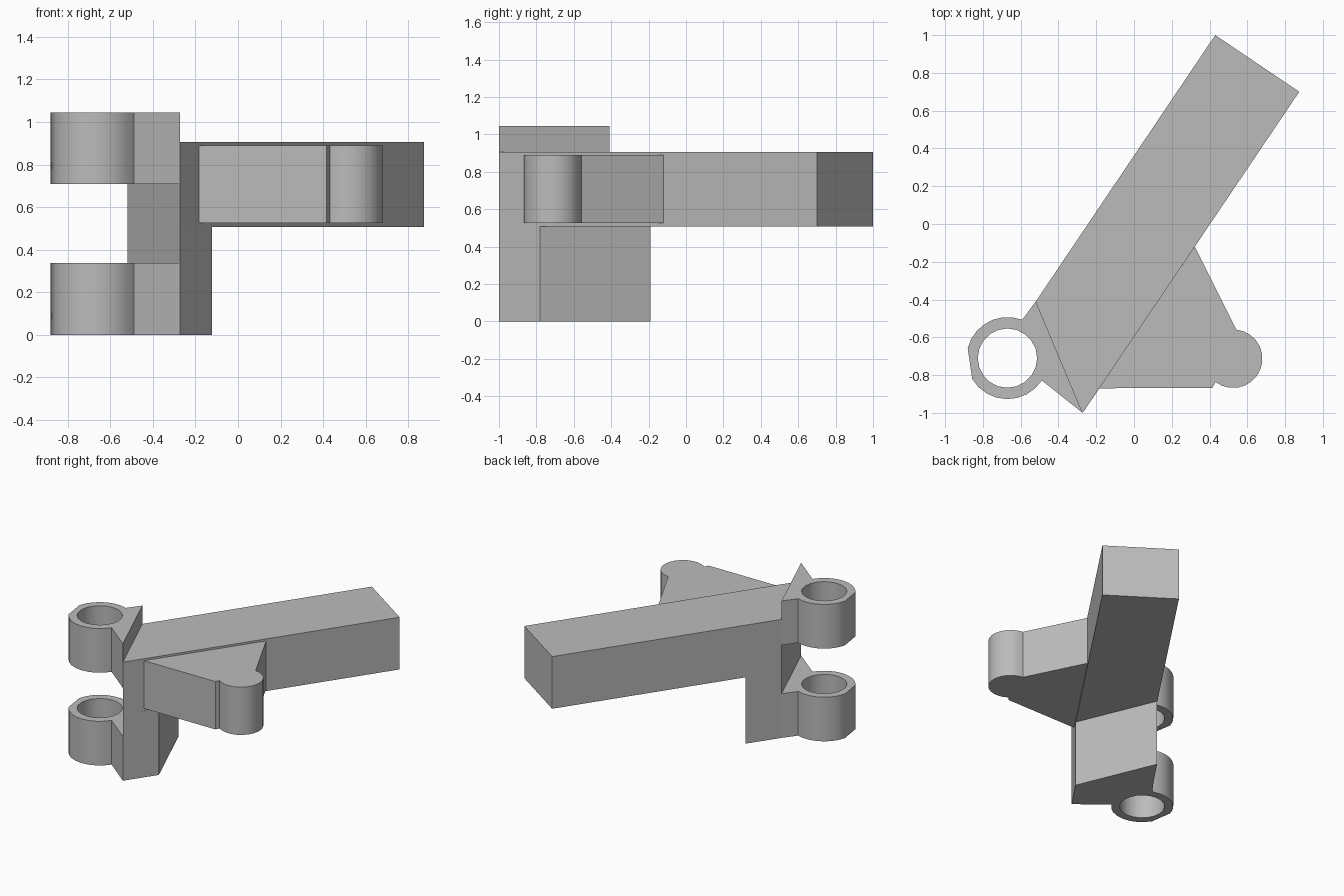
import bpy, bmesh
from math import sin, cos, radians

cube = bpy.data.objects.get("Cube")
if cube:
    bpy.data.objects.remove(cube, do_unlink=True)

grey = bpy.data.materials.new("plain_grey")
grey.use_nodes = True
GREY = (0.5, 0.5, 0.5, 1)
grey.diffuse_color = GREY
grey.node_tree.nodes["Principled BSDF"].inputs["Base Color"].default_value = GREY


def arc(centre, radius, start, end, steps):
    angles = [radians(start + (end - start) * i / steps) for i in range(steps + 1)]
    return [(centre[0] + radius * cos(a), centre[1] + radius * sin(a)) for a in angles]


def prism(name, outline, bottom, top):
    """Extrude a counter-clockwise plan outline between two heights."""
    bm = bmesh.new()
    face = bm.faces.new([bm.verts.new((x, y, bottom)) for x, y in outline])
    moved = bmesh.ops.extrude_face_region(bm, geom=[face])["geom"]
    verts = [v for v in moved if isinstance(v, bmesh.types.BMVert)]
    bmesh.ops.translate(bm, verts=verts, vec=(0, 0, top - bottom))
    bmesh.ops.recalc_face_normals(bm, faces=bm.faces)
    mesh = bpy.data.meshes.new(name)
    bm.to_mesh(mesh)
    bm.free()
    mesh.materials.append(grey)
    obj = bpy.data.objects.new(name, mesh)
    bpy.context.collection.objects.link(obj)
    return obj


def smooth(obj):
    bpy.ops.object.select_all(action='DESELECT')
    obj.select_set(True)
    bpy.context.view_layer.objects.active = obj
    bpy.ops.object.shade_smooth_by_angle(angle=radians(30))


# Corners shared by the bar, the leg and the hinge lugs
front_corner = (-0.272, -1.0)
back_corner = (-0.52, -0.41)

# Long diagonal bar with a skewed end
prism("bar", [front_corner, (0.875, 0.70), (0.43, 1.0), back_corner], 0.507, 0.905)

# Leg under the skewed end
prism("leg", [front_corner, (-0.122, -0.78), (-0.37, -0.19), back_corner], 0, 0.507)

# Side wedge ending in a round boss
wedge = [(-0.185, -0.87), (0.415, -0.867), (0.432, -0.836)]
wedge += arc((0.525, -0.713), 0.155, -127, 84, 14) + [(0.322, -0.12)]
smooth(prism("side_wedge", wedge, 0.525, 0.89))

# Hinge rings, each with a lug running to the skewed end
centre = (-0.67, -0.71)
lug = [front_corner, back_corner]
lug += arc(centre, 0.217, 69, 166, 7) + arc(centre, 0.217, 211, 327, 8)
for name, bottom in (("lower_hinge", 0), ("upper_hinge", 0.708)):
    hinge = prism(name, lug, bottom, bottom + 0.337)
    bore = prism(name + "_cutter", arc(centre, 0.157, 0, 342, 19), bottom - 0.1, bottom + 0.45)
    bore.hide_render = True
    bore.hide_set(True)
    cut = hinge.modifiers.new("bore", 'BOOLEAN')
    cut.operation = 'DIFFERENCE'
    cut.solver = 'EXACT'
    cut.object = bore
    bpy.ops.object.select_all(action='DESELECT')
    hinge.select_set(True)
    bpy.context.view_layer.objects.active = hinge
    bpy.ops.object.modifier_apply(modifier=cut.name)
    bpy.data.objects.remove(bore, do_unlink=True)
    smooth(hinge)
